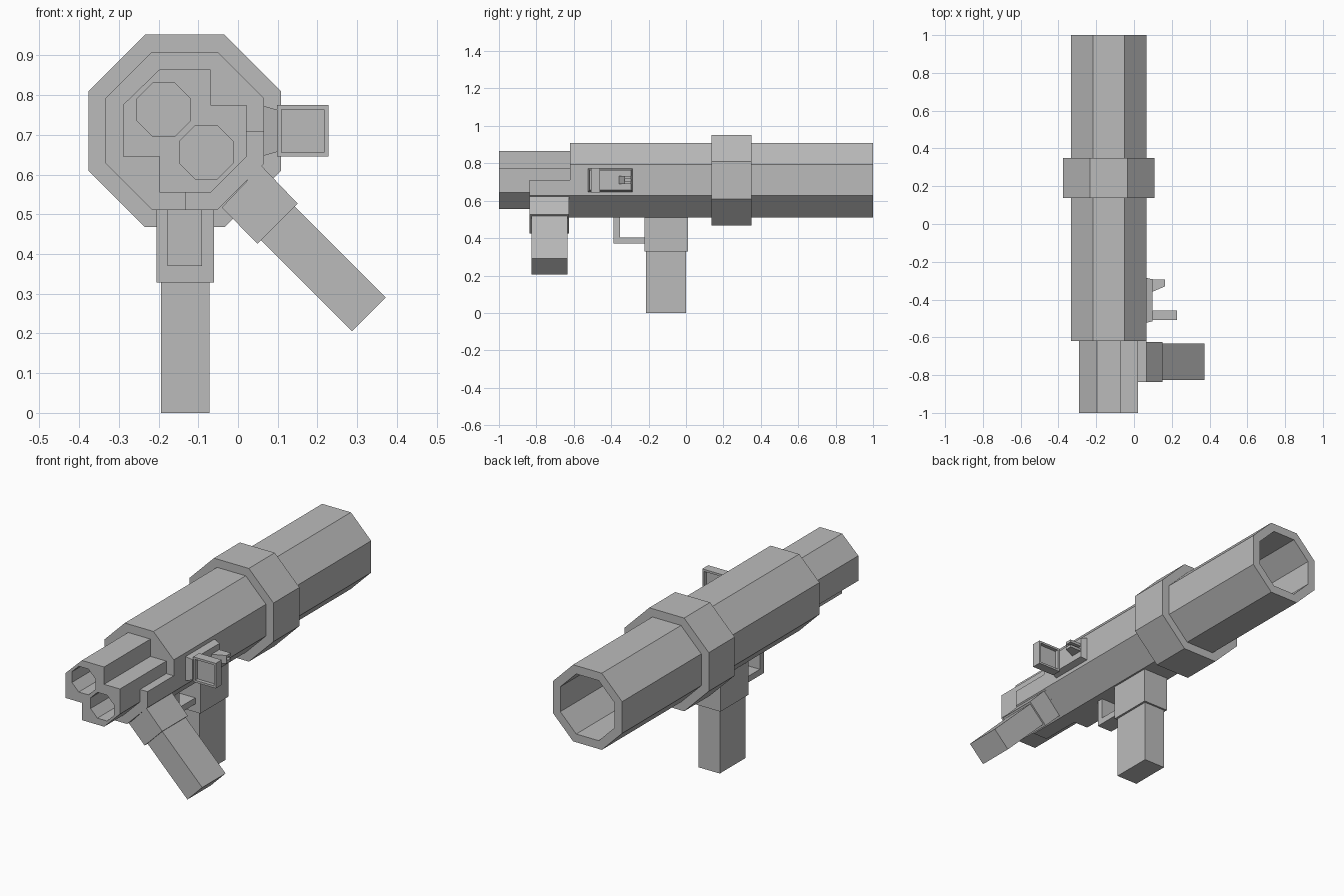
import bpy, bmesh, math

cube = bpy.data.objects.get("Cube")
if cube:
    bpy.data.objects.remove(cube, do_unlink=True)

grey = bpy.data.materials.new("plain grey")
grey.use_nodes = True
COLOUR = (0.5, 0.5, 0.5, 1)
grey.diffuse_color = COLOUR
for node in grey.node_tree.nodes:
    if node.type == 'BSDF_PRINCIPLED':
        node.inputs["Base Color"].default_value = COLOUR

CX, CZ = -0.134, 0.71   # axis of the main tube


def loft(name, rings, closed=False):
    """Skin equal-length rings of points; cap the ends, or join last to first."""
    bm = bmesh.new()
    loops = [[bm.verts.new(p) for p in ring] for ring in rings]
    pairs = list(zip(loops, loops[1:]))
    if closed:
        pairs.append((loops[-1], loops[0]))
    else:
        bm.faces.new(loops[0])
        bm.faces.new(loops[-1])
    n = len(loops[0])
    for a, b in pairs:
        for i in range(n):
            j = (i + 1) % n
            bm.faces.new((a[i], a[j], b[j], b[i]))
    bmesh.ops.recalc_face_normals(bm, faces=bm.faces)
    mesh = bpy.data.meshes.new(name)
    bm.to_mesh(mesh)
    bm.free()
    mesh.materials.append(grey)
    obj = bpy.data.objects.new(name, mesh)
    bpy.context.collection.objects.link(obj)
    return obj


def ring(half, y, cx=CX, cz=CZ, n=8):
    """Regular polygon across y, flat side up, given by half its width."""
    r = half / math.cos(math.pi / n)
    angles = [math.pi / n * (2 * i + 1) for i in range(n)]
    return [(cx + r * math.cos(a), y, cz + r * math.sin(a)) for a in angles]


def prism(name, outline, y0, y1):
    """Extrude an x-z outline along y."""
    return loft(name, [[(x, y, z) for x, z in outline] for y in (y0, y1)])


def box(name, x0, x1, y0, y1, z0, z1):
    return prism(name, [(x0, z0), (x1, z0), (x1, z1), (x0, z1)], y0, y1)


def plan(name, outline, z0, z1):
    """Extrude an x-y outline along z."""
    return loft(name, [[(x, y, z) for x, y in outline] for z in (z0, z1)])


# Main tube, open at the back, and its collar
loft("main_tube", [ring(0.199, -0.62), ring(0.199, 1), ring(0.156, 1), ring(0.156, -0.55)])
loft("collar", [ring(0.242, 0.137), ring(0.242, 0.35), ring(0.18, 0.35), ring(0.18, 0.137)], True)

# Twin front barrels with octagonal bores
barrels = prism("front_barrels", [
    (-0.197, 0.865), (-0.069, 0.865), (-0.069, 0.775), (0.022, 0.775),
    (0.022, 0.645), (-0.069, 0.555), (-0.197, 0.555), (-0.197, 0.645),
    (-0.29, 0.645), (-0.29, 0.775)], -1, -0.61)
cutters = []
for cx, cz in ((-0.187, 0.763), (-0.08, 0.656)):
    cutter = loft("bore_cutter", [ring(0.067, y, cx, cz) for y in (-1.1, -0.64)])
    cutter.hide_render = True
    cutters.append(cutter)
    mod = barrels.modifiers.new("bore", 'BOOLEAN')
    mod.operation = 'DIFFERENCE'
    mod.solver = 'EXACT'
    mod.object = cutter
bpy.context.view_layer.update()
cut = bpy.data.meshes.new_from_object(barrels.evaluated_get(bpy.context.evaluated_depsgraph_get()))
barrels.modifiers.clear()
barrels.data = cut
for cutter in cutters:
    bpy.data.objects.remove(cutter, do_unlink=True)

# Slanted side grip on its mount
prism("side_grip_mount", [
    (0.065, 0.71), (0.065, 0.627), (-0.052, 0.511), (-0.134, 0.511),
    (-0.134, 0.56), (-0.07, 0.56), (0.017, 0.647), (0.017, 0.71)], -0.836, -0.615)
prism("side_grip_socket", [
    (0.059, 0.622), (0.15, 0.527), (0.049, 0.426), (-0.041, 0.517)], -0.836, -0.625)
prism("side_grip", [
    (0.135, 0.527), (0.372, 0.29), (0.287, 0.205), (0.05, 0.442)], -0.825, -0.633)

# Rear grip and trigger guard
box("rear_grip_socket", -0.205, -0.061, -0.222, 0.01, 0.328, 0.515)
box("rear_grip", -0.194, -0.072, -0.213, 0, 0, 0.34)
box("guard_front", -0.177, -0.09, -0.387, -0.353, 0.37, 0.515)
box("guard_bottom", -0.177, -0.09, -0.36, -0.215, 0.37, 0.402)

# Sight base, tapering away from the tube
loft("sight_base", [
    [(x, -0.404 - dy, CZ - dz), (x, -0.404 + dy, CZ - dz),
     (x, -0.404 + dy, CZ + dz), (x, -0.404 - dy, CZ + dz)]
    for x, dy, dz in ((0.06, 0.12, 0.064), (0.099, 0.111, 0.053))])

# Square sight frame with a recessed pane
loft("sight_frame", [ring(h, y, 0.163, CZ, 4) for h, y in
                     ((0.065, -0.508), (0.065, -0.459), (0.054, -0.459), (0.054, -0.508))], True)
box("sight_pane", 0.108, 0.218, -0.489, -0.478, 0.655, 0.765)

# Notched aiming post
for side in (-1, 1):
    z = CZ + side * 0.014
    plan("aiming_post_cheek", [(0.095, -0.294), (0.165, -0.294), (0.165, -0.33), (0.095, -0.36)],
         z - 0.007, z + 0.007)
plan("aiming_post_back", [(0.095, -0.325), (0.165, -0.325), (0.165, -0.33), (0.095, -0.36)],
     CZ - 0.008, CZ + 0.008)
